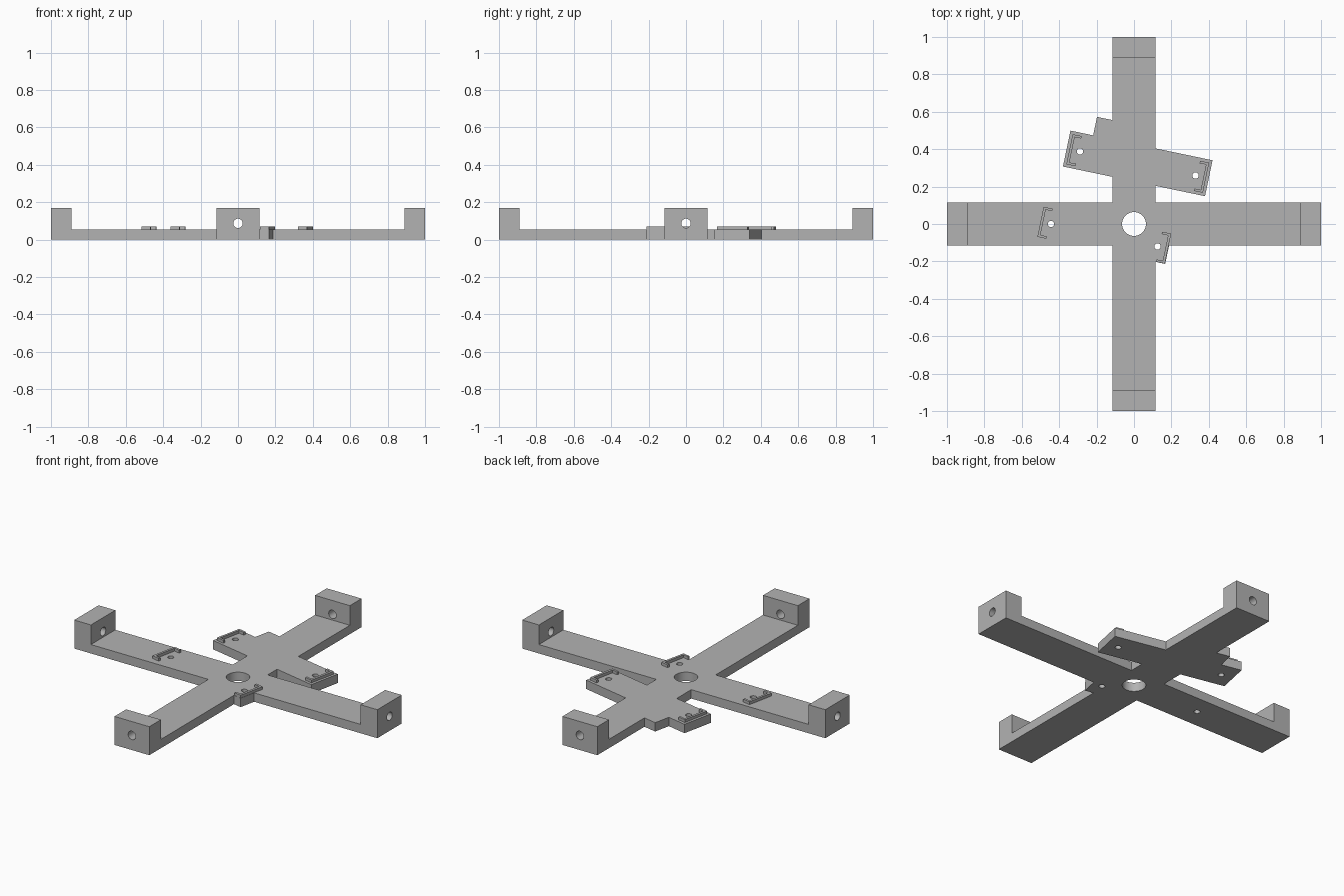
import bpy
from math import radians, pi
from mathutils import Matrix, Vector

if "Cube" in bpy.data.objects:
    bpy.data.objects.remove(bpy.data.objects["Cube"], do_unlink=True)

HALF = 0.115      # half width of an arm
PLATE = 0.053     # plate thickness
BLOCK = 0.17      # height of the end blocks
TILT = Matrix.Rotation(radians(-11.8), 4, 'Z')

grey = bpy.data.materials.new("plain grey")
grey.use_nodes = True
colour = (0.45, 0.45, 0.45, 1)
grey.diffuse_color = colour
grey.node_tree.nodes["Principled BSDF"].inputs["Base Color"].default_value = colour


def prism(name, outline, z0, z1, place=Matrix()):
    """Extrude a counter-clockwise outline from z0 to z1."""
    n = len(outline)
    verts = [place @ Vector((x, y, z)) for z in (z0, z1) for x, y in outline]
    faces = [list(range(n))[::-1], list(range(n, 2 * n))]
    faces += [[i, (i + 1) % n, n + (i + 1) % n, n + i] for i in range(n)]
    mesh = bpy.data.meshes.new(name)
    mesh.from_pydata(verts, [], faces)
    mesh.materials.append(grey)
    obj = bpy.data.objects.new(name, mesh)
    bpy.context.collection.objects.link(obj)
    return obj


def box(name, x0, x1, y0, y1, z0, z1, place=Matrix()):
    return prism(name, [(x0, y0), (x1, y0), (x1, y1), (x0, y1)], z0, z1, place)


def cylinder(radius, length, location, rotation=(0, 0, 0)):
    bpy.ops.mesh.primitive_cylinder_add(vertices=32, radius=radius, depth=length,
                                        location=location, rotation=rotation)
    obj = bpy.context.object
    obj.data.materials.append(grey)
    return obj


def combine(target, tool, operation):
    """Apply a boolean and discard the tool object."""
    mod = target.modifiers.new("cut", 'BOOLEAN')
    mod.operation, mod.solver, mod.object = operation, 'EXACT', tool
    bpy.context.view_layer.objects.active = target
    bpy.ops.object.modifier_apply(modifier=mod.name)
    bpy.data.objects.remove(tool, do_unlink=True)


# Cross-shaped frame with upright end blocks
frame = box("cross_frame", -1, 1, -HALF, HALF, 0, PLATE)
combine(frame, box("arm", -HALF, HALF, -1, 1, 0, PLATE), 'UNION')
for quarter in range(4):
    turn = Matrix.Rotation(quarter * pi / 2, 4, 'Z')
    combine(frame, box("block", 0.89, 1, -HALF, HALF, 0, BLOCK, turn), 'UNION')

# Tilted mounting plate with its side step
mount = Matrix.Translation((0.02, 0.324, 0)) @ TILT
combine(frame, box("mount", -0.388, 0.388, -0.098, 0.098, 0, PLATE, mount), 'UNION')
combine(frame, box("step", -0.264, 0, 0, 0.199, 0, PLATE, mount), 'UNION')

# Small tilted tab beside the centre
tab = Matrix.Translation((0.126, -0.12, 0)) @ TILT
combine(frame, box("tab", -0.06, 0.059, -0.083, 0.083, 0, PLATE, tab), 'UNION')

# Centre bore and the holes through the end blocks
combine(frame, cylinder(0.064, 0.4, (0, 0, 0)), 'DIFFERENCE')
combine(frame, cylinder(0.025, 2.4, (0, 0, 0.087), (pi / 2, 0, 0)), 'DIFFERENCE')
combine(frame, cylinder(0.025, 2.4, (0, 0, 0.087), (0, pi / 2, 0)), 'DIFFERENCE')

# Screw holes, each with a raised C-shaped locating rib opening toward it
OUT, IN, TIP, SIDE, RIB = 0.057, 0.043, 0.008, 0.082, 0.013
rib_outline = [(-OUT, -SIDE), (-TIP, -SIDE), (-TIP, -SIDE + RIB), (-IN, -SIDE + RIB),
               (-IN, SIDE - RIB), (-TIP, SIDE - RIB), (-TIP, SIDE), (-OUT, SIDE)]
stations = [("mount_left_rib", 0.329, 0.259, pi), ("mount_right_rib", -0.289, 0.388, 0),
            ("arm_rib", -0.444, 0, 0), ("tab_rib", 0.126, -0.12, pi)]
for name, x, y, spin in stations:
    combine(frame, cylinder(0.017, 0.4, (x, y, 0)), 'DIFFERENCE')
    place = Matrix.Translation((x, y, 0)) @ TILT @ Matrix.Rotation(spin, 4, 'Z')
    prism(name, rib_outline, PLATE - 0.004, 0.07, place)

# Smooth hole walls, crisp edges elsewhere
bpy.ops.object.select_all(action='DESELECT')
frame.select_set(True)
bpy.context.view_layer.objects.active = frame
bpy.ops.object.shade_smooth_by_angle(angle=radians(30))
